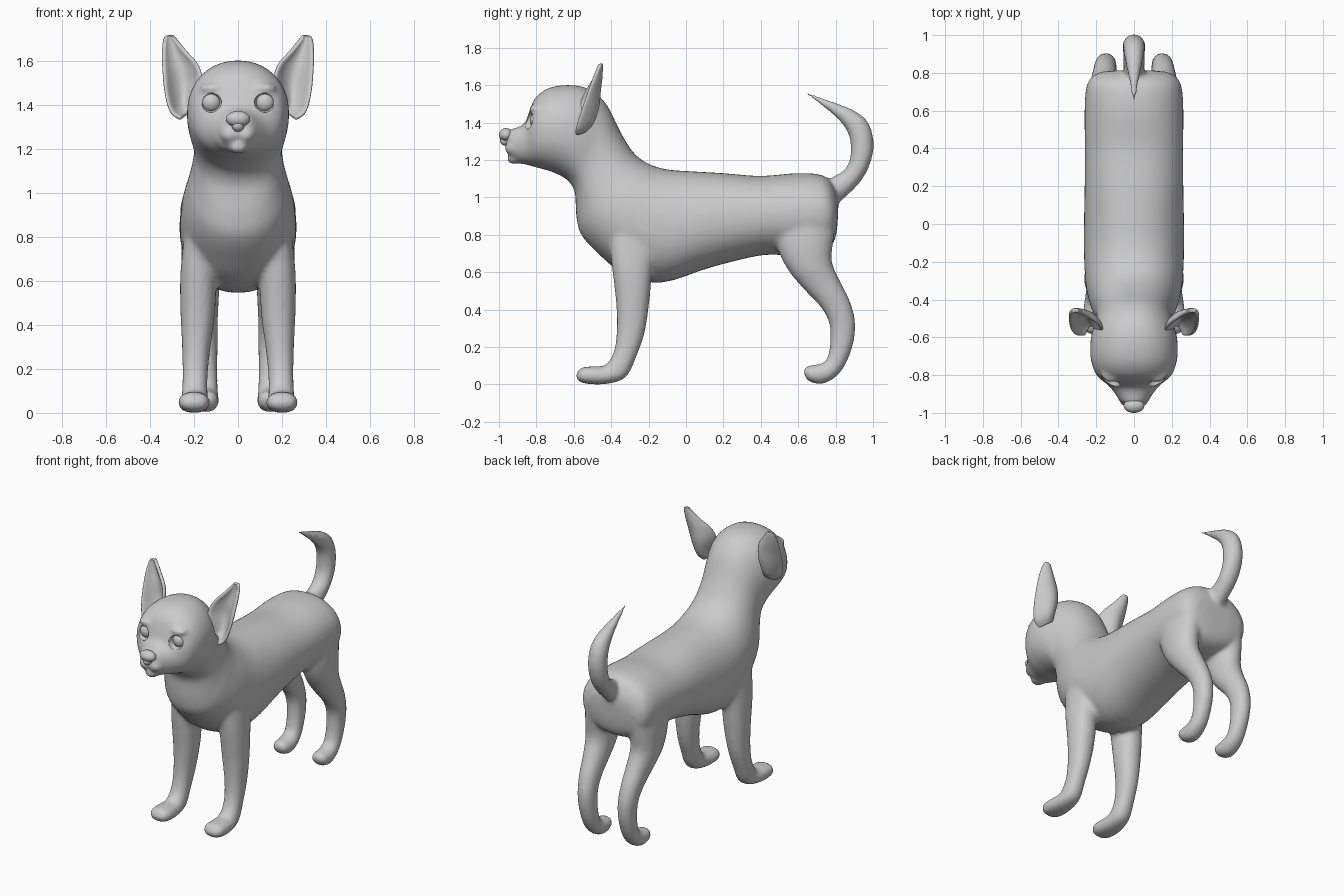
import bpy, bmesh, math
from mathutils import Vector, Matrix


def finish(name, bm):
    bmesh.ops.recalc_face_normals(bm, faces=bm.faces[:])
    me = bpy.data.meshes.new(name)
    bm.to_mesh(me)
    bm.free()
    ob = bpy.data.objects.new(name, me)
    bpy.context.collection.objects.link(ob)
    for p in me.polygons:
        p.use_smooth = True
    return ob


def smooth_rows(rows, sub=4):
    """Catmull-Rom interpolation of number rows."""
    out = []
    for i in range(len(rows) - 1):
        a, b, c, d = (rows[min(max(i + k, 0), len(rows) - 1)] for k in (-1, 0, 1, 2))
        for s in range(sub):
            t = s / sub
            out.append([0.5 * (2*q + (r - p)*t + (2*p - 5*q + 4*r - e)*t*t
                        + (3*q - p - 3*r + e)*t**3) for p, q, r, e in zip(a, b, c, d)])
    return out + [list(rows[-1])]


def loft(bm, rows, side=1, power=2.0, n=28):
    """Rings spanning two side-view points (y1,z1)-(y2,z2), at x centre, with half width."""
    rings = []
    for y1, z1, y2, z2, xc, hx in smooth_rows(rows):
        mid = Vector((side * xc, (y1 + y2) / 2, (z1 + z2) / 2))
        up = Vector((0, (y1 - y2) / 2, (z1 - z2) / 2))
        ring = []
        for k in range(n):
            a = 2 * math.pi * k / n
            c, s = math.cos(a), math.sin(a)
            cx = math.copysign(abs(c) ** (2 / power), c)
            cs = math.copysign(abs(s) ** (2 / power), s)
            ring.append(bm.verts.new(mid + Vector((hx * cx, 0, 0)) + up * cs))
        rings.append(ring)
    for r, q in zip(rings, rings[1:]):
        for k in range(n):
            bm.faces.new((r[k], r[(k + 1) % n], q[(k + 1) % n], q[k]))
    bm.faces.new(rings[0])
    bm.faces.new(rings[-1])


def ball(bm, loc, size):
    m = Matrix.Translation(loc) @ Matrix.Diagonal((*size, 1))
    bmesh.ops.create_uvsphere(bm, u_segments=28, v_segments=18, radius=1, matrix=m)


# Head, neck and torso: top point, bottom point, centre, half width
trunk = [
    (-.965, 1.34, -.945, 1.25, 0, .03), (-.945, 1.362, -.93, 1.215, 0, .07),
    (-.90, 1.375, -.90, 1.185, 0, .10), (-.86, 1.40, -.85, 1.175, 0, .135),
    (-.835, 1.47, -.80, 1.16, 0, .182), (-.80, 1.54, -.76, 1.15, 0, .21),
    (-.72, 1.59, -.70, 1.13, 0, .23), (-.60, 1.60, -.63, 1.09, 0, .23),
    (-.50, 1.57, -.595, 1.03, 0, .215), (-.42, 1.49, -.59, .97, 0, .20),
    (-.35, 1.35, -.585, .89, 0, .205), (-.28, 1.24, -.56, .80, 0, .228),
    (-.20, 1.18, -.47, .70, 0, .252), (-.10, 1.15, -.33, .59, 0, .263),
    (.03, 1.14, -.13, .545, 0, .266), (.20, 1.13, .13, .625, 0, .262),
    (.40, 1.115, .40, .69, 0, .26), (.60, 1.13, .58, .69, 0, .262),
    (.74, 1.115, .73, .71, 0, .25), (.80, 1.04, .79, .76, 0, .20),
    (.815, .97, .81, .85, 0, .10)]
# Legs: front edge, back edge, centre, half width
front_leg = [
    (-.42, .85, -.14, .85, .17, .07), (-.40, .66, -.18, .60, .18, .082),
    (-.375, .45, -.195, .45, .183, .078), (-.37, .30, -.22, .28, .19, .064),
    (-.385, .18, -.265, .15, .195, .057), (-.43, .105, -.32, .04, .197, .06),
    (-.50, .097, -.42, .003, .20, .07), (-.56, .09, -.53, .003, .20, .07),
    (-.587, .055, -.582, .02, .20, .04)]
hind_leg = [
    (.47, .92, .81, .92, .16, .08), (.48, .76, .79, .78, .167, .09),
    (.54, .62, .78, .66, .167, .086), (.63, .51, .82, .56, .16, .074),
    (.715, .42, .875, .45, .155, .064), (.765, .33, .905, .33, .15, .058),
    (.77, .22, .89, .20, .147, .054), (.75, .13, .83, .07, .145, .054),
    (.70, .107, .74, .005, .145, .058), (.65, .10, .66, .015, .145, .052),
    (.627, .075, .633, .05, .145, .025)]
tail = [
    (.74, 1.07, .78, .95, 0, .05), (.79, 1.115, .84, .99, 0, .055),
    (.84, 1.14, .93, 1.08, 0, .058), (.875, 1.20, .985, 1.18, 0, .06),
    (.88, 1.28, 1.004, 1.29, 0, .06), (.865, 1.345, .975, 1.40, 0, .056),
    (.82, 1.41, .90, 1.465, 0, .045), (.74, 1.48, .79, 1.51, 0, .027),
    (.635, 1.555, .642, 1.565, 0, .007)]

bm = bmesh.new()
loft(bm, trunk, power=2.15, n=40)
loft(bm, tail)
for s in (-1, 1):
    loft(bm, front_leg, s, 2.2)
    loft(bm, hind_leg, s, 2.1)
    ball(bm, (s * .035, -.925, 1.265), (.045, .045, .04))      # upper lip
    ball(bm, (s * .115, -.80, 1.475), (.06, .04, .022))        # brow
ball(bm, (0, -.915, 1.205), (.045, .045, .028))                # chin
body = finish("body", bm)

# Eye sockets are carved out of the fused body
bm = bmesh.new()
for s in (-1, 1):
    ball(bm, (s * .122, -.845, 1.41), (.047, .055, .045))
cutter = finish("socket_cutter", bm)
cutter.hide_render = True
cutter.hide_set(True)

m = body.modifiers.new("fuse", 'REMESH')
m.mode = 'VOXEL'
m.voxel_size = .013
m.use_smooth_shade = True
m = body.modifiers.new("soften", 'SMOOTH')
m.factor, m.iterations = .5, 8
m = body.modifiers.new("sockets", 'BOOLEAN')
m.operation, m.object = 'DIFFERENCE', cutter

# Nose pad
bm = bmesh.new()
ball(bm, (0, -.962, 1.335), (.055, .038, .036))
ball(bm, (0, -.965, 1.305), (.028, .03, .028))
finish("nose", bm)

# Ears: inner edge, outer edge, backward cup depth
ear_rows = [
    (.20, -.55, 1.38, .26, -.59, 1.335, .03), (.185, -.57, 1.44, .305, -.59, 1.365, .08),
    (.165, -.56, 1.52, .33, -.565, 1.45, .09), (.185, -.53, 1.585, .34, -.53, 1.55, .065),
    (.235, -.495, 1.64, .342, -.50, 1.63, .04), (.28, -.468, 1.695, .336, -.472, 1.695, .015),
    (.297, -.46, 1.715, .322, -.46, 1.715, .003)]
for s, label in ((-1, "right"), (1, "left")):
    bm = bmesh.new()
    grid = []
    for x1, y1, z1, x2, y2, z2, d in smooth_rows(ear_rows, 3):
        row = []
        for k in range(9):
            t = k / 8
            p = Vector((x1, y1, z1)).lerp(Vector((x2, y2, z2)), t)
            p.y += d * math.sin(math.pi * t) ** .8
            row.append(bm.verts.new((s * p.x, p.y, p.z)))
        grid.append(row)
    for r, q in zip(grid, grid[1:]):
        for k in range(8):
            bm.faces.new((r[k], r[k + 1], q[k + 1], q[k]))
    ear = finish(label + "_ear", bm)
    m = ear.modifiers.new("thickness", 'SOLIDIFY')
    m.thickness, m.offset = .022, 0
    m = ear.modifiers.new("round", 'SUBSURF')
    m.levels = m.render_levels = 2
    # Eyeball
    bm = bmesh.new()
    ball(bm, (s * .122, -.795, 1.41), (.045, .04, .045))
    finish(label + "_eye", bm)
